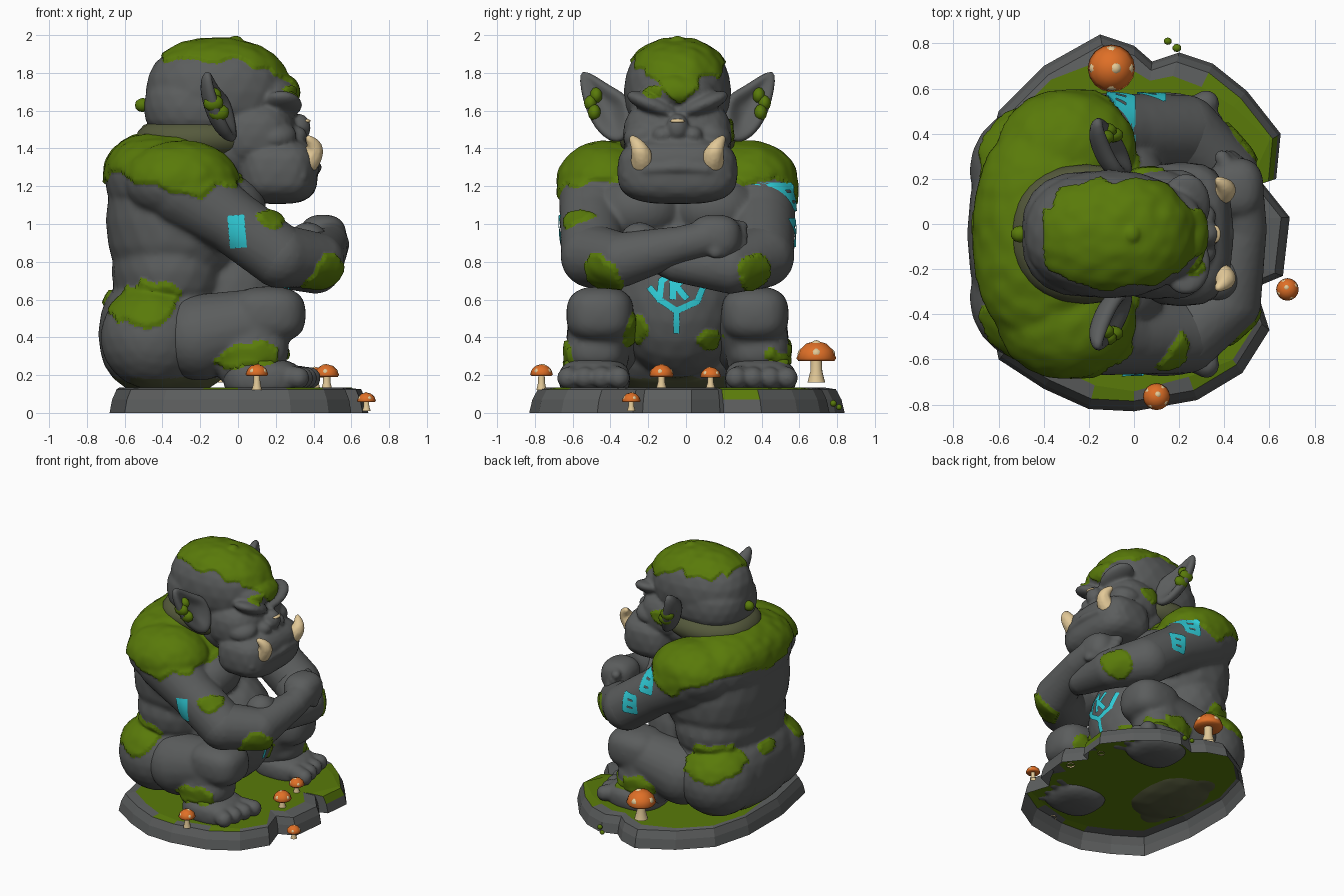
import bpy, bmesh, math, random
from mathutils import Vector, Matrix, Euler, noise
from mathutils.bvhtree import BVHTree

random.seed(4)
if "Cube" in bpy.data.objects:
    bpy.data.objects.remove(bpy.data.objects["Cube"])
MID = -0.045  # symmetry plane of the figure, which faces +x


def material(name, rgb):
    m = bpy.data.materials.new(name)
    m.use_nodes = True
    m.diffuse_color = (*rgb, 1)
    m.node_tree.nodes["Principled BSDF"].inputs["Base Color"].default_value = (*rgb, 1)
    return m


STONE = material("grey stone", (0.105, 0.11, 0.11))
MOSS = material("green moss", (0.1, 0.195, 0.003))
OLIVE = material("mossy stone", (0.09, 0.1, 0.045))
CYAN = material("cyan paint", (0.03, 0.62, 0.7))
ORANGE = material("orange cap", (0.74, 0.16, 0.02))
CREAM = material("cream ivory", (0.76, 0.58, 0.31))


def finish(name, bm, mats, smooth=True):
    mesh = bpy.data.meshes.new(name)
    for f in bm.faces:
        f.smooth = smooth
    bm.to_mesh(mesh)
    bm.free()
    for m in mats:
        mesh.materials.append(m)
    ob = bpy.data.objects.new(name, mesh)
    bpy.context.collection.objects.link(ob)
    return ob


def ball(c, r, box=1.0, rx=0.0):
    return (c, r if isinstance(r, tuple) else (r, r, r), box, rx)


def limb(*pts):
    """Chain of overlapping balls through (x, y, z, radius) points."""
    out = []
    for a, b in zip(pts, pts[1:]):
        for i in range(10):
            p = Vector(a).lerp(Vector(b), i / 9)
            out.append(ball(tuple(p[:3]), p[3]))
    return out


def add_ball(bm, c, r, box=1.0, rx=0.0, sub=3):
    mat = Matrix.LocRotScale(Vector(c), Euler((rx, 0, 0)), Vector(r))
    for v in bmesh.ops.create_icosphere(bm, subdivisions=sub, radius=1)["verts"]:
        v.co = mat @ Vector([math.copysign(abs(k) ** box, k) for k in v.co])


# Moss patches: centre, radii
PATCHES = [((0.45, -0.43, 0.75), (0.12, 0.12, 0.12)), ((0.45, 0.35, 0.75), (0.12, 0.11, 0.1)),
           ((0.17, -0.57, 1.02), (0.08, 0.1, 0.06)), ((0.24, -0.27, 0.42), (0.13, 0.07, 0.1)),
           ((0.2, 0.13, 0.38), (0.13, 0.07, 0.06)), ((0.28, -0.18, 1.7), (0.1, 0.06, 0.035)),
           ((0.05, 0.24, 1.5), (0.09, 0.09, 0.06)), ((-0.74, 0.0, 0.62), (0.1, 0.1, 0.06))]
for s in (1, -1):
    PATCHES.append(((-0.52, MID + s * 0.52, 0.59), (0.23, 0.3, 0.13)))
    PATCHES.append(((0.07, MID + s * 0.5, 0.31), (0.19, 0.14, 0.085)))


def in_patch(p):
    n = 0.35 * noise.noise(p * 11)
    return int(any(Vector([(a - b) / k for a, b, k in zip(p, c, r)]).length + n < 1
                   for c, r in PATCHES))


def cape(p):
    """Moss over the shoulders, damp stone near the ground."""
    n = noise.noise(p * 6)
    if p.z < 0.19 + 0.05 * n:
        return 2
    line = 1.23 - 0.1 * math.exp(-((p.x + 0.25) / 0.14) ** 2) + 0.08 * n
    return 1 if p.x < 0.03 and p.z > line else in_patch(p)


def hair(p):
    peak = 0.11 * max(0, 1 - abs(p.y - MID) / 0.14) if p.x > 0.1 else 0
    line = 1.86 - 0.36 * max(0, p.x) - peak + 0.06 * noise.noise(p * 9)
    return 1 if p.x > -0.4 and p.z > line else in_patch(p)


def sculpt(name, balls, rule=in_patch, voxel=0.017, rounds=4, bumps=0.014):
    """Fuse balls into one skin, then colour and thicken the moss."""
    bm = bmesh.new()
    for c, r, box, rx in balls:
        add_ball(bm, (c[0], c[1] + MID, c[2]), r, box, rx)
    ob = finish(name, bm, [])
    rm = ob.modifiers.new("fuse", "REMESH")
    rm.mode, rm.voxel_size = "VOXEL", voxel
    sm = ob.modifiers.new("soften", "SMOOTH")
    sm.factor, sm.iterations = 0.5, rounds
    mesh = bpy.data.meshes.new_from_object(ob.evaluated_get(bpy.context.evaluated_depsgraph_get()))
    bpy.data.objects.remove(ob)
    bm = bmesh.new()
    bm.from_mesh(mesh)
    bm.normal_update()
    for f in bm.faces:
        f.material_index = rule(f.calc_center_median())
    lift = [(v, v.normal.copy()) for v in bm.verts
            if v.link_faces and all(f.material_index == 1 for f in v.link_faces)]
    for v, n in lift:
        v.co += n * (bumps + 0.006 * noise.noise(v.co * 14))
    return finish(name, bm, [STONE, MOSS, OLIVE])


# Torso: back, shoulders, chest, hips, belly and upper arms
body = [ball((-0.32, 0, 1.02), (0.38, 0.5, 0.42), 0.85), ball((-0.39, 0, 1.24), (0.315, 0.5, 0.24), 0.85),
        ball((-0.37, 0, 0.42), (0.37, 0.5, 0.34), 0.85), ball((-0.06, 0, 0.6), (0.34, 0.34, 0.42)),
        ball((-0.35, 0, 0.75), (0.32, 0.48, 0.3), 0.9)]
for s in (1, -1):
    body += [ball((-0.05, s * 0.2, 1.08), (0.2, 0.23, 0.18)), ball((-0.44, s * 0.28, 0.4), (0.29, 0.29, 0.28)),
             ball((-0.3, s * 0.38, 1.22), (0.3, 0.25, 0.21))]
    body += limb((-0.28, s * 0.42, 1.18, 0.21), (-0.04, s * 0.455, 1.02, 0.17), (0.22, s * 0.45, 0.83, 0.17))
torso = sculpt("torso_and_upper_arms", body, cape, 0.016, 5)

# Forearms, folded with the right one on top
fingers = [b for i in range(4) for b in limb((0.54 - 0.02 * i, 0.2, 0.85 + 0.052 * i, 0.034),
                                             (0.45 - 0.02 * i, 0.34, 0.85 + 0.045 * i, 0.034))]
sculpt("right_forearm", limb((0.22, -0.45, 0.83, 0.17), (0.42, -0.3, 0.81, 0.145), (0.49, 0.02, 0.89, 0.1),
                             (0.48, 0.15, 0.92, 0.1))
       + [ball((0.45, 0.2, 0.93), (0.125, 0.14, 0.12), 0.8)] + fingers, voxel=0.014, rounds=3)
sculpt("left_forearm", limb((0.22, 0.45, 0.83, 0.17), (0.41, 0.28, 0.77, 0.14), (0.43, 0.0, 0.79, 0.1),
                            (0.37, -0.2, 0.9, 0.11)), voxel=0.015, rounds=3)

# Legs with blocky knees, and feet
for s, side in ((1, "left"), (-1, "right")):
    sculpt(side + "_leg", limb((-0.2, s * 0.36, 0.4, 0.23), (0.12, s * 0.4, 0.48, 0.18),
                               (0.05, s * 0.43, 0.26, 0.165))
           + [ball((0.16, s * 0.41, 0.52), (0.2, 0.18, 0.15), 0.75),
              ball((0.08, s * 0.43, 0.33), (0.19, 0.165, 0.12), 0.8)])
    toes = [b for i in range(4) for b in limb((0.2, s * (0.36 + 0.05 * i), 0.2, 0.065),
                                              (0.38 - 0.02 * i, s * (0.31 + 0.09 * i), 0.185, 0.058))]
    sculpt(side + "_foot", [ball((0.13, s * 0.44, 0.18), (0.21, 0.19, 0.11), 0.75)] + toes, voxel=0.013, rounds=3)

# Neck
bm = bmesh.new()
add_ball(bm, (-0.21, MID, 1.45), (0.335, 0.31, 0.13), 0.9)
finish("neck", bm, [OLIVE])

# Head: skull, muzzle, jaw, brows, cheeks, nose, lips
face = [ball((-0.11, 0, 1.7), (0.38, 0.285, 0.275), 0.9), ball((-0.19, 0, 1.62), (0.31, 0.28, 0.2), 0.8),
        ball((0.09, 0, 1.47), (0.22, 0.29, 0.2), 0.8), ball((0.16, 0, 1.7), (0.16, 0.2, 0.1)),
        ball((0.21, 0, 1.28), (0.215, 0.32, 0.175), 0.66), ball((0.23, 0, 1.39), (0.15, 0.26, 0.1)),
        ball((0.32, 0, 1.51), (0.065, 0.06, 0.075)), ball((-0.01, 0, 1.955), (0.03, 0.035, 0.03)),
        ball((-0.02, 0, 1.4), (0.25, 0.25, 0.2))]
for s in (1, -1):
    face += [ball((0.23, s * 0.13, 1.63), (0.11, 0.15, 0.05), 1, s * 0.4),
             ball((0.19, s * 0.18, 1.47), (0.12, 0.11, 0.075), 1, s * -0.3),
             ball((0.3, s * 0.08, 1.47), (0.065, 0.055, 0.05))]
    face += limb((0.415, 0, 1.3, 0.03), (0.4, s * 0.15, 1.29, 0.03), (0.34, s * 0.27, 1.25, 0.025))
sculpt("head", face, hair, 0.0125, 3)

# Loose moss tufts
bm = bmesh.new()
for c, r in [((-0.505, MID, 1.63), 0.042), ((0.15, 0.81, 0.03), 0.018), ((0.19, 0.78, 0.05), 0.02)]:
    add_ball(bm, c, (r, r * 0.9, r * 0.9), sub=2)
finish("moss_tufts", bm, [MOSS])

# Ears: cupped leaf shapes
RIM = [(-0.04, 0.24, 1.68), (-0.11, 0.36, 1.72), (-0.18, 0.54, 1.87), (-0.13, 0.51, 1.66),
       (-0.06, 0.44, 1.5), (-0.02, 0.34, 1.42), (0.0, 0.25, 1.45)]
for s, side in ((1, "left"), (-1, "right")):
    bm = bmesh.new()
    rim = [bm.verts.new((x, MID + s * y, z)) for x, y, z in RIM]
    core = [bm.verts.new(Vector((-0.15, MID + s * 0.34, 1.6)).lerp(v.co, 0.4) - Vector((0.02, 0, 0))) for v in rim]
    n = len(rim)
    for i in range(n):
        j = (i + 1) % n
        bm.faces.new((rim[i], rim[j], core[j], core[i]))
    bm.faces.new(core)
    bmesh.ops.recalc_face_normals(bm, faces=bm.faces[:])
    ear = finish(side + "_ear", bm, [STONE])
    so = ear.modifiers.new("thickness", "SOLIDIFY")
    so.thickness, so.offset = 0.07, 0
    ear.modifiers.new("round", "SUBSURF").levels = 2
    bm = bmesh.new()
    for x, y, z in ((-0.13, 0.46, 1.64), (-0.1, 0.44, 1.59), (-0.14, 0.43, 1.68)):
        add_ball(bm, (x, MID + s * y, z), (0.055, 0.035, 0.045), sub=2)
    finish(side + "_ear_moss", bm, [MOSS])

    # Tusks, curving up and out
    bm = bmesh.new()
    for i in range(14):
        t = i / 13
        r = 0.058 * (1 - t) ** 0.6 + 0.008
        add_ball(bm, (0.36 + 0.045 * math.sin(t * 3), MID + s * (0.185 + 0.06 * t * t), 1.325 + 0.135 * t),
                 (r, r, r), sub=2)
    tusk = finish(side + "_tusk", bm, [CREAM])
    rm = tusk.modifiers.new("fuse", "REMESH")
    rm.mode, rm.voxel_size, rm.use_smooth_shade = "VOXEL", 0.009, True

# Nose bone
bm = bmesh.new()
add_ball(bm, (0.36, MID, 1.545), (0.025, 0.04, 0.012), sub=2)
finish("nose_bone", bm, [CREAM])

source = bmesh.new()
source.from_mesh(torso.data)
skin = BVHTree.FromBMesh(source)
source.free()


def paint(name, axis, side, strokes, width):
    """Thin painted strips laid on the skin along the given axis."""
    bm = bmesh.new()
    ray = Vector((-1, 0, 0)) if axis == "x" else Vector((0, -side, 0))
    for line in strokes:
        for a, b in zip(line, line[1:]):
            a, b = Vector(a), Vector(b)
            d = (b - a).normalized()
            across = Vector((-d.y, d.x)) * width / 2
            a, b = a - d * width * 0.3, b + d * width * 0.3
            prev = None
            for i in range(9):
                row = []
                for k in (-1, -0.33, 0.33, 1):
                    q = a.lerp(b, i / 8) + across * k
                    start = Vector((2, q.x, q.y)) if axis == "x" else Vector((q.x, 2 * side, q.y))
                    hit = skin.ray_cast(start, ray)[0]
                    row.append(bm.verts.new(hit - ray * 0.008) if hit else None)
                for j in range(3 if prev else 0):
                    quad = (prev[j], prev[j + 1], row[j + 1], row[j])
                    if all(quad):
                        bm.faces.new(quad)
                prev = row
    finish(name, bm, [CYAN])


def ladder(x, z):
    w, h = 0.085, 0.11
    return [[(x, z), (x + w, z), (x + w, z + h), (x, z + h), (x, z)], [(x, z + h / 2), (x + w, z + h / 2)]]


paint("belly_rune", "x", 1, [
    [(-0.05, 0.43), (-0.05, 0.55)], [(-0.05, 0.54), (-0.14, 0.6), (-0.19, 0.66)],
    [(-0.05, 0.54), (0.06, 0.59), (0.1, 0.69)], [(-0.07, 0.61), (-0.07, 0.75)],
    [(0.0, 0.73), (-0.05, 0.67), (0.0, 0.61)], [(-0.14, 0.61), (-0.13, 0.7), (-0.07, 0.74)]], 0.033)
paint("left_arm_runes", "y", 1, ladder(-0.1, 1.09) + ladder(0.035, 0.9), 0.042)
paint("right_arm_rune", "y", -1, [[(0.0, 0.9), (-0.01, 1.02)]], 0.09)

# Base: broken stone slab with a moss floor, open underneath
OUTLINE = [(-0.15, 0.84), (0.0, 0.79), (0.08, 0.72), (0.2, 0.76), (0.35, 0.71), (0.5, 0.59), (0.65, 0.4),
           (0.63, 0.2), (0.57, 0.18), (0.69, 0.03), (0.66, -0.23), (0.54, -0.28), (0.6, -0.47), (0.48, -0.66),
           (0.28, -0.78), (0.0, -0.83), (-0.2, -0.82), (-0.4, -0.73), (-0.6, -0.6), (-0.68, -0.2),
           (-0.68, 0.2), (-0.6, 0.5), (-0.4, 0.7)]
bm = bmesh.new()
rings = [[bm.verts.new((x * k, y * k, z)) for x, y in OUTLINE]
         for k, z in ((1, 0), (0.98, 0.07), (0.945, 0.125))]
rings.append([])
for x, y in OUTLINE:
    k = 0.8 if x > 0.5 and abs(y) < 0.29 else random.uniform(0.85, 0.93)
    rings[-1].append(bm.verts.new((x * k, y * k, 0.135)))
n = len(OUTLINE)
for level, (lo, hi) in enumerate(zip(rings, rings[1:])):
    for i in range(n):
        f = bm.faces.new((lo[i], lo[(i + 1) % n], hi[(i + 1) % n], hi[i]))
        # Moss spills over the front left corner and parts of the rim
        f.material_index = int(level and i == 6 or level == 2 and i in (4, 5, 13, 15))
hub = bm.verts.new((0, 0, 0.135))
for i in range(n):
    bm.faces.new((rings[-1][i], rings[-1][(i + 1) % n], hub)).material_index = 1
bmesh.ops.recalc_face_normals(bm, faces=bm.faces[:])
finish("stone_base", bm, [STONE, MOSS], False)


def mushroom(i, x, y, z, r, height):
    """Cap rim at (x, y, z) with radius r, on a stem of the given height."""
    for part, prof, mat in (("cap", [(0.2, 0), (0.9, -0.06), (1, 0.08), (0.85, 0.5), (0.5, 0.83), (0, 0.97)], ORANGE),
                            ("stem", [(0.45, -height / r), (0.3, -0.5 * height / r), (0.28, 0.1)], CREAM)):
        bm = bmesh.new()
        vs = [bm.verts.new((x + a * r, y, z + b * r)) for a, b in prof]
        es = [bm.edges.new(e) for e in zip(vs, vs[1:])]
        bmesh.ops.spin(bm, geom=vs + es, cent=(x, y, z), axis=(0, 0, 1), angle=math.tau, steps=16)
        bmesh.ops.remove_doubles(bm, verts=bm.verts[:], dist=0.0005)
        bmesh.ops.recalc_face_normals(bm, faces=bm.faces[:])
        finish(f"mushroom_{part}_{i}", bm, [mat])
    bm = bmesh.new()
    for k in range(5):
        a, e = k * 1.57 + i, 0.45 if k < 4 else 1.35
        c = Vector((math.cos(a) * math.cos(e), math.sin(a) * math.cos(e), math.sin(e))) * r * 0.72
        add_ball(bm, c + Vector((x, y, z)), (r * 0.3,) * 3, sub=2)
    finish(f"mushroom_spots_{i}", bm, [CREAM])


for i, spec in enumerate([(-0.1, 0.69, 0.28, 0.105, 0.12), (0.1, -0.765, 0.2, 0.06, 0.08),
                          (0.68, -0.29, 0.06, 0.05, 0.05), (0.47, -0.13, 0.195, 0.065, 0.07),
                          (0.41, 0.13, 0.19, 0.055, 0.06)]):
    mushroom(i, *spec)
